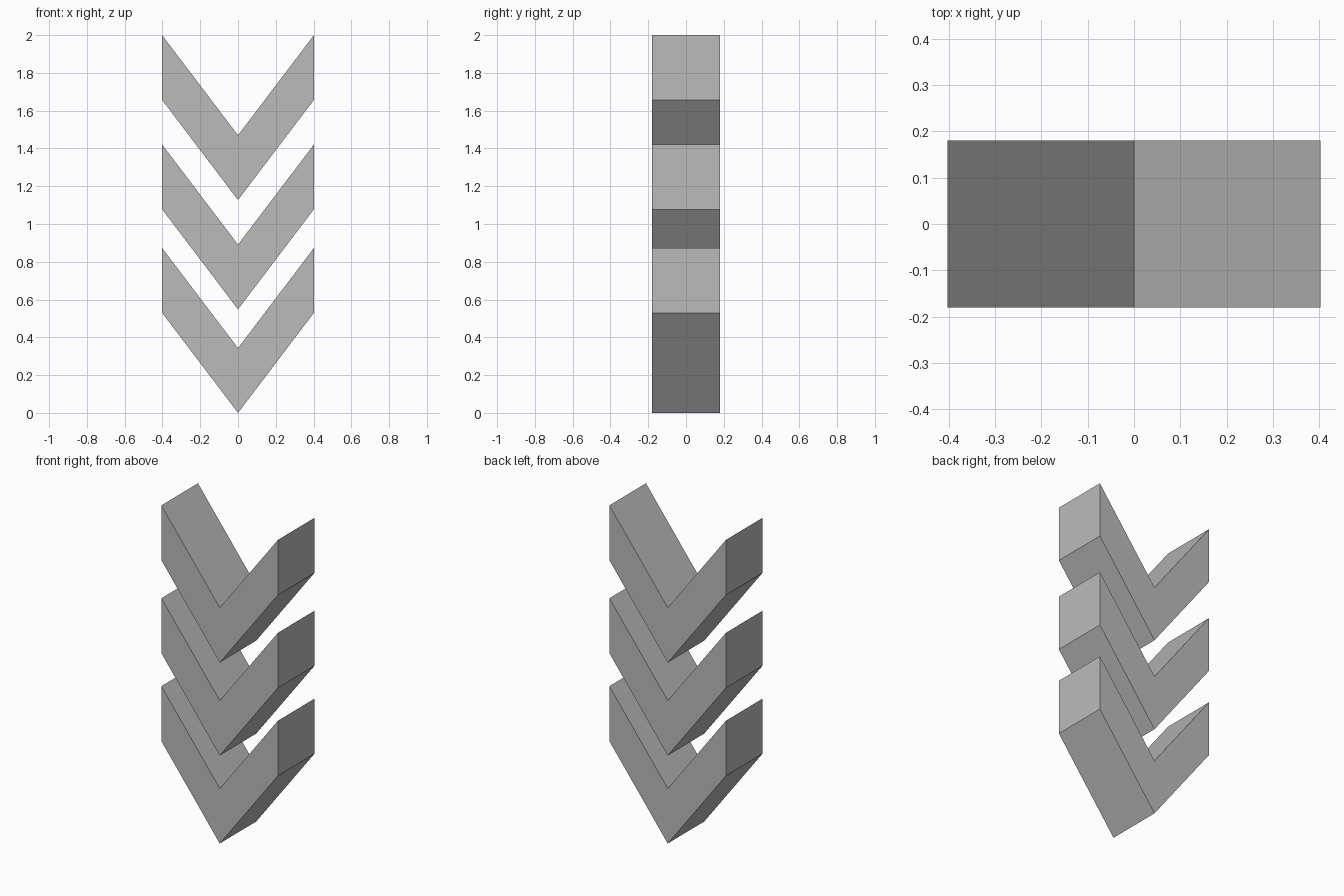
import bpy
import bmesh

cube = bpy.data.objects.get("Cube")
if cube:
    bpy.data.objects.remove(cube, do_unlink=True)

HALF_WIDTH, HALF_DEPTH = 0.402, 0.18
RISE, THICKNESS = 0.53, 0.343

grey = bpy.data.materials.new("plain_grey")
grey.use_nodes = True
colour = (0.5, 0.5, 0.5, 1)
grey.diffuse_color = colour
grey.node_tree.nodes["Principled BSDF"].inputs["Base Color"].default_value = colour


def chevron(name, base):
    """Extrude a V-shaped profile from front to back."""
    bm = bmesh.new()
    lower = [(-HALF_WIDTH, RISE), (0, 0), (HALF_WIDTH, RISE)]
    upper = [(x, z + THICKNESS) for x, z in reversed(lower)]
    face = bm.faces.new([bm.verts.new((x, -HALF_DEPTH, z)) for x, z in lower + upper])
    extruded = bmesh.ops.extrude_face_region(bm, geom=[face])
    moved = [v for v in extruded["geom"] if isinstance(v, bmesh.types.BMVert)]
    bmesh.ops.translate(bm, verts=moved, vec=(0, 2 * HALF_DEPTH, 0))
    bmesh.ops.recalc_face_normals(bm, faces=bm.faces)
    mesh = bpy.data.meshes.new(name)
    bm.to_mesh(mesh)
    bm.free()
    mesh.materials.append(grey)
    obj = bpy.data.objects.new(name, mesh)
    obj.location.z = base
    bpy.context.collection.objects.link(obj)


# Three stacked chevrons pointing down
for name, base in (("lower_chevron", 0), ("middle_chevron", 0.548), ("upper_chevron", 1.127)):
    chevron(name, base)
